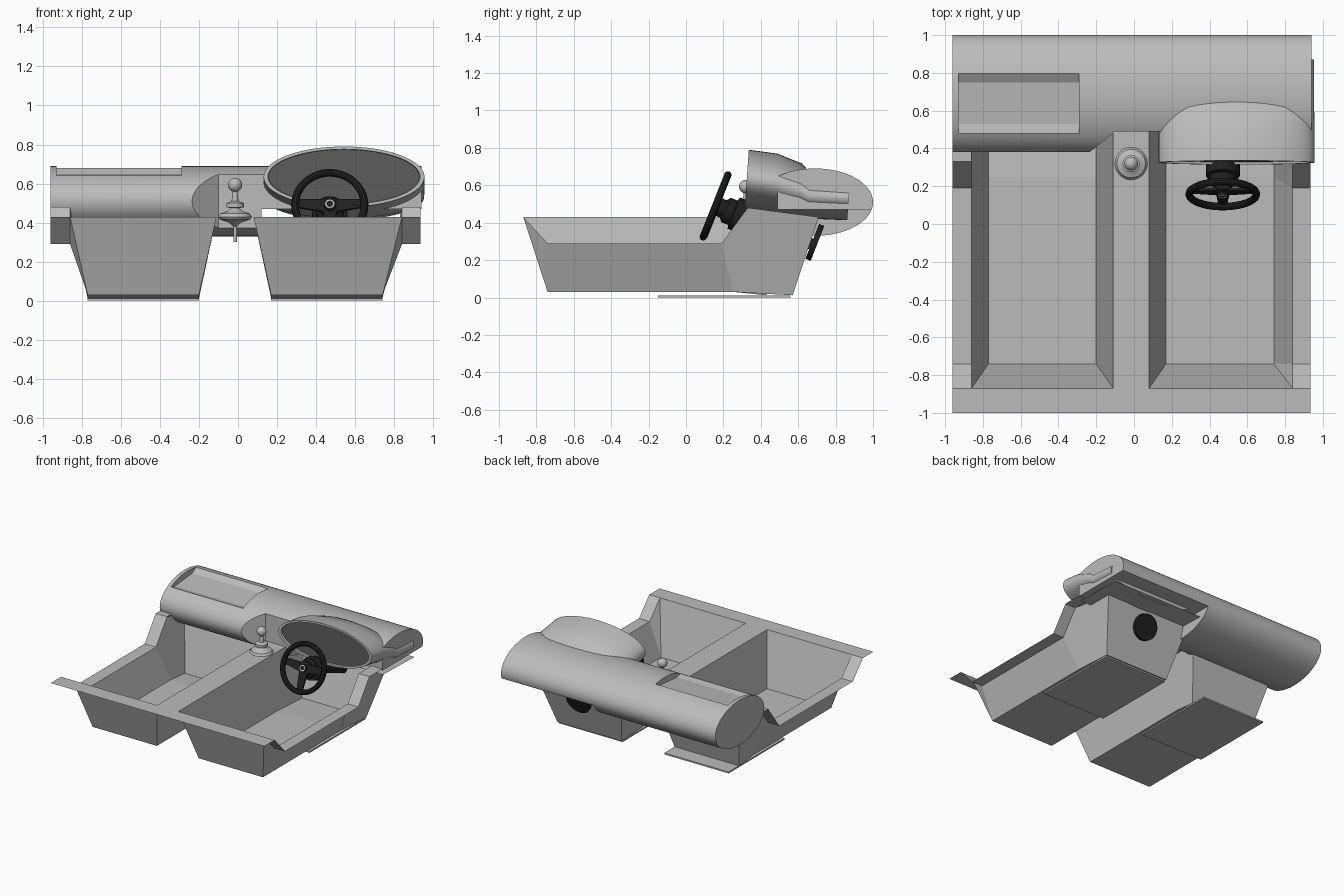
import bpy, bmesh
from math import sin, cos, pi, radians
from mathutils import Vector, Matrix

if "Cube" in bpy.data.objects:
    bpy.data.objects.remove(bpy.data.objects["Cube"])


def material(name, value):
    m = bpy.data.materials.new(name)
    m.use_nodes = True
    colour = (value, value, value, 1)
    m.diffuse_color = colour
    m.node_tree.nodes["Principled BSDF"].inputs["Base Color"].default_value = colour
    return m


GREY = material("light grey trim", 0.5)
DARK = material("dark grey dial", 0.1)
BLACK = material("black rubber", 0.014)


def finish(name, bm, mat, closed=True, smooth=True):
    if closed:
        bmesh.ops.recalc_face_normals(bm, faces=bm.faces[:])
    mesh = bpy.data.meshes.new(name)
    bm.to_mesh(mesh)
    bm.free()
    ob = bpy.data.objects.new(name, mesh)
    bpy.context.collection.objects.link(ob)
    mesh.materials.append(mat)
    if smooth:
        smooth_by_angle(ob)
    return ob


def smooth_by_angle(ob):
    bpy.ops.object.select_all(action='DESELECT')
    ob.select_set(True)
    bpy.context.view_layer.objects.active = ob
    bpy.ops.object.shade_smooth_by_angle(angle=radians(35))


def sheets(name, faces):
    """Flat panels sharing their corners."""
    bm = bmesh.new()
    for f in faces:
        bm.faces.new([bm.verts.new(p) for p in f])
    bmesh.ops.remove_doubles(bm, verts=bm.verts[:], dist=0.0005)
    return finish(name, bm, GREY, smooth=False)


def prism(name, points, push, mat=GREY, smooth=False):
    """Closed solid from an outline pushed along a vector."""
    bm = bmesh.new()
    base = bm.faces.new([bm.verts.new(p) for p in points])
    out = bmesh.ops.extrude_face_region(bm, geom=[base], use_keep_orig=True)
    moved = [v for v in out["geom"] if isinstance(v, bmesh.types.BMVert)]
    bmesh.ops.translate(bm, verts=moved, vec=push)
    return finish(name, bm, mat, smooth=smooth)


def box(name, lo, hi, mat=GREY):
    (a, b, c), (d, e, f) = lo, hi
    return prism(name, [(a, b, c), (d, b, c), (d, e, c), (a, e, c)], (0, 0, f - c), mat)


def loft(name, rings, mat=GREY, caps=True):
    """Skin over rings of equal length."""
    bm = bmesh.new()
    loops = [[bm.verts.new(p) for p in r] for r in rings]
    n = len(loops[0])
    for a, b in zip(loops, loops[1:]):
        for i in range(n):
            bm.faces.new((a[i], a[(i + 1) % n], b[(i + 1) % n], b[i]))
    if caps:
        bm.faces.new(loops[0])
        bm.faces.new(loops[-1])
    return finish(name, bm, mat)


def lathe(name, centre, axis, profile, mat, n=32):
    """Round part: profile of (radius, distance along axis)."""
    turn = Vector(axis).to_track_quat('Z', 'Y')
    rings = [[Vector(centre) + turn @ Vector((r * cos(2 * pi * i / n), r * sin(2 * pi * i / n), h))
              for i in range(n)] for r, h in profile]
    return loft(name, rings, mat)


# Seat tubs: outer wall, inner wall, front, floor, firewall and door sill
def tub(name, xo, xob, xib, xi, xe, fb, ft):
    fy, by, top, sill, low = -0.87, -0.74, 0.43, 0.29, 0.03
    sheets(name, [
        [(xo, fy, top), (xi, fy, top), (xib, by, low), (xob, by, low)],
        [(xo, fy, top), (xob, by, low), (xo, by, sill)],
        [(xo, by, sill), (xob, by, low), (xob, 0.25, low), (xo, 0.19, sill)],
        [(xo, 0.19, sill), (xob, 0.25, low), (xob, fb, 0.012), (xo, ft, top), (xo, 0.33, 0.48)],
        [(xi, fy, top), (xib, by, low), (xib, 0.25, low), (xib, fb, 0.012), (xi, ft, top)],
        [(xob, by, low), (xib, by, low), (xib, 0.25, low), (xob, 0.25, low)],
        [(xob, 0.25, low), (xib, 0.25, low), (xib, fb, 0.012), (xob, fb, 0.012)],
        [(xob, fb, 0.012), (xib, fb, 0.012), (xi, ft, top), (xo, ft, top)],
    ])
    steps = [(fy, top), (by, sill), (0.19, sill), (0.33, 0.48), (0.5, 0.48)]
    sheets(name + "_sill", [[(xo, y, z), (xe, y, z), (xe, v, w), (xo, v, w)]
                            for (y, z), (v, w) in zip(steps, steps[1:])])
    plate_end = 0.56
    box(name + "_floor_plate", (min(xob, xib), -0.15, 0), (max(xob, xib), plate_end, 0.012))


tub("passenger_tub", -0.86, -0.77, -0.20, -0.11, -0.96, 0.43, 0.55)
tub("driver_tub", 0.84, 0.74, 0.17, 0.08, 0.935, 0.57, 0.71)

# Flat deck: rear strip, centre tunnel and shelf under the dial pod
sheets("deck", [
    [(-0.96, -1, 0.43), (0.935, -1, 0.43), (0.935, -0.87, 0.43), (-0.96, -0.87, 0.43)],
    [(-0.11, -0.87, 0.43), (0.08, -0.87, 0.43), (0.08, 0.6, 0.43), (-0.11, 0.6, 0.43)],
    [(0.08, 0.5, 0.43), (0.935, 0.5, 0.43), (0.935, 0.9, 0.42), (0.08, 0.9, 0.42)],
])

# Dashboard: long oval roll with a notch, an open underside and a tray
N = 64
dash = loft("dashboard", [[(x, 0.69 + 0.31 * cos(2 * pi * i / N), 0.51 + 0.18 * sin(2 * pi * i / N))
                           for i in range(N)] for x in (-0.96, 0.94)])
cutters = [
    prism("notch_cutter", [(-0.26, 0.36, 0.2), (-0.1, 0.49, 0.2), (1.1, 0.49, 0.2),
                           (1.1, 0.2, 0.2), (-0.26, 0.2, 0.2)], (0, 0, 0.7)),
    box("underside_cutter", (0.12, 0.2, 0.1), (1.1, 1.1, 0.47)),
    prism("tray_cutter", [(-0.93, 0.48, 0.64), (-0.93, 0.53, 0.63), (-0.93, 0.75, 0.65),
                          (-0.93, 0.8, 0.68), (-0.93, 0.8, 0.8), (-0.93, 0.48, 0.8)], (0.64, 0, 0)),
]
bpy.context.view_layer.objects.active = dash
for c in cutters:
    mod = dash.modifiers.new(c.name, 'BOOLEAN')
    mod.operation = 'DIFFERENCE'
    mod.solver = 'EXACT'
    mod.object = c
    bpy.ops.object.modifier_apply(modifier=mod.name)
    bpy.data.objects.remove(c)
smooth_by_angle(dash)


# Dial pod: oval hood with a rim and a recessed dark face
def oval(y, cz, rx, rz, lean=0.07):
    return [(0.543 + rx * cos(2 * pi * i / N), y + lean * rz * sin(2 * pi * i / N),
             cz + rz * sin(2 * pi * i / N)) for i in range(N)]


loft("dial_pod", [oval(0.345, 0.635, 0.385, 0.138), oval(0.325, 0.635, 0.39, 0.141),
                  oval(0.325, 0.635, 0.412, 0.155), oval(0.48, 0.612, 0.412, 0.157),
                  oval(0.54, 0.592, 0.412, 0.152), oval(0.61, 0.572, 0.411, 0.145),
                  oval(0.66, 0.542, 0.411, 0.12), oval(0.87, 0.53, 0.41, 0.117)])
loft("dial_face", [oval(0.338, 0.635, 0.387, 0.139), oval(0.344, 0.635, 0.387, 0.139)], DARK)

# Steering wheel, hub, spokes and column
axis = Vector((0, -0.93, 0.37)).normalized()
hub = Vector((0.47, 0.158, 0.49))
turn = axis.to_track_quat('Z', 'Y')
side = Vector((1, 0, 0))
up = axis.cross(side)
rings = []
for i in range(41):
    a = 2 * pi * i / 40
    out = side * cos(a) + up * sin(a)
    rings.append([hub + out * (0.178 + 0.02 * cos(2 * pi * j / 10)) + axis * 0.02 * sin(2 * pi * j / 10)
                  for j in range(10)])
loft("wheel_rim", rings, BLACK, caps=False)
for label, deg in (("left", 5), ("right", 175), ("lower", 270)):
    out = side * cos(radians(deg)) + up * sin(radians(deg))
    across = axis.cross(out)
    prism("wheel_spoke_" + label,
          [hub + out * r + across * w - axis * 0.022
           for r, w in ((0.02, 0.035), (0.175, 0.022), (0.175, -0.022), (0.02, -0.035))],
          axis * 0.016, BLACK)
lathe("wheel_hub", hub, axis, [(0.05, -0.05), (0.05, -0.01), (0.03, 0), (0.03, 0.012), (0.015, 0.012)], BLACK)
lathe("wheel_badge_ring", hub, axis, [(0.024, 0.011), (0.024, 0.016), (0.016, 0.016), (0.016, 0.011)], GREY)
lathe("steering_column", hub, axis, [(0.05, -0.045), (0.07, -0.06), (0.07, -0.1), (0.09, -0.105),
                                     (0.09, -0.17), (0.03, -0.175), (0.03, -0.55)], BLACK)

# Round column seal on the driver firewall
lathe("column_seal", (0.47, 0.675, 0.3), (0, 0.92, -0.36), [(0.1, 0), (0.1, 0.03)], BLACK)

# Gear lever: rod, saucer, collar and ball knob
lathe("gear_lever", (-0.015, 0.32, 0), (0, 0, 1),
      [(0.009, 0.3), (0.009, 0.38), (0.03, 0.4), (0.075, 0.415), (0.086, 0.43), (0.075, 0.447),
       (0.035, 0.46), (0.022, 0.475), (0.045, 0.478), (0.045, 0.5), (0.018, 0.51), (0.01, 0.57)], GREY)
lathe("gear_knob", (-0.015, 0.32, 0.593), (0, 0, 1),
      [(0.036 * sin(pi * k / 14) + 0.0005, -0.036 * cos(pi * k / 14)) for k in range(15)], GREY)
